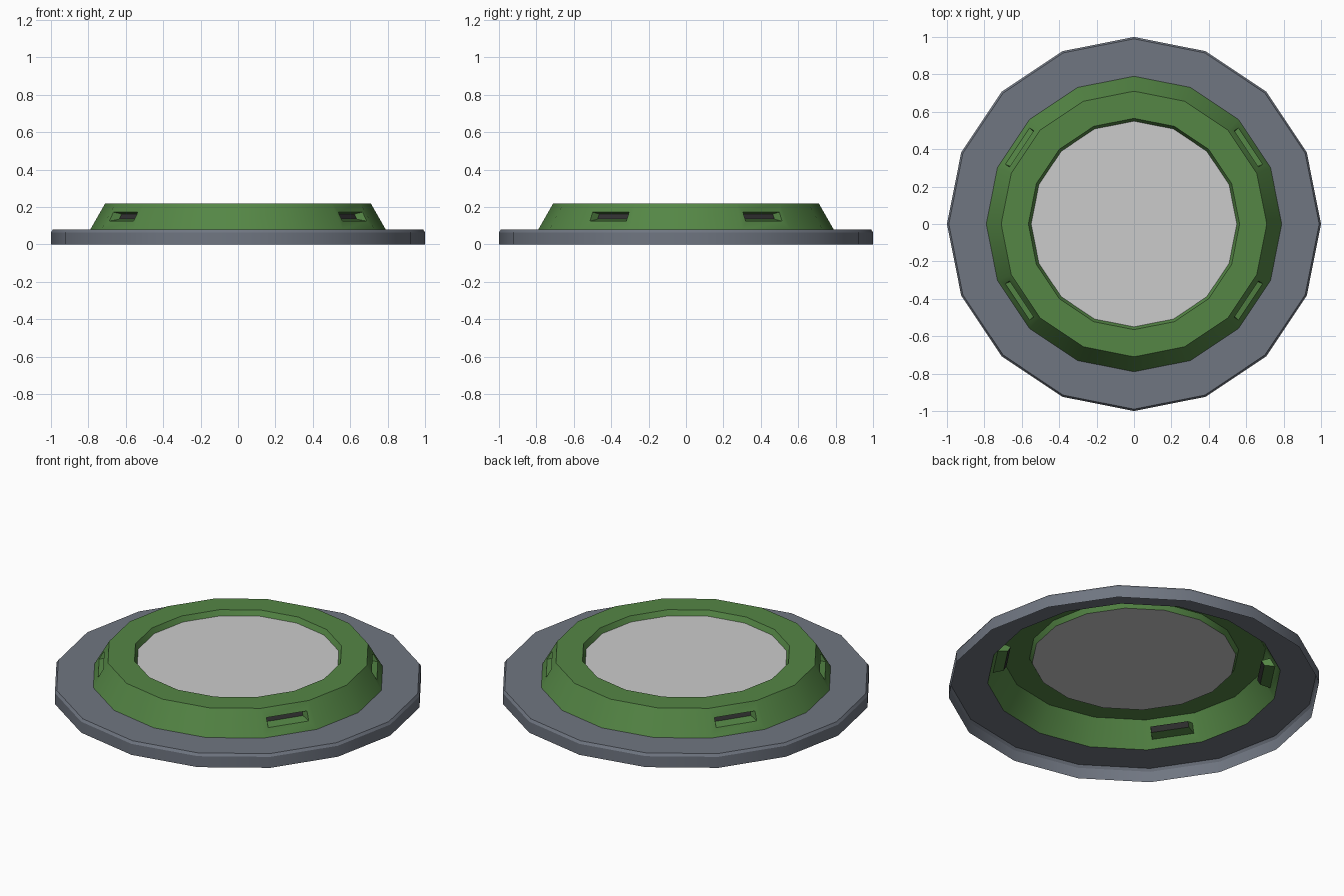
import bpy, bmesh
from math import cos, sin, radians, pi
from mathutils import Vector

if "Cube" in bpy.data.objects:
    bpy.data.objects.remove(bpy.data.objects["Cube"])

N = 16


def material(name, col):
    m = bpy.data.materials.new(name)
    m.diffuse_color = (*col, 1)
    m.use_nodes = True
    m.node_tree.nodes["Principled BSDF"].inputs["Base Color"].default_value = m.diffuse_color
    return m


def lathe(bm, profile):
    """Open N-sided shell from (radius, z) points; returns faces per band."""
    rings = [[bm.verts.new((r * cos(2 * pi * i / N), r * sin(2 * pi * i / N), z))
              for i in range(N)] for r, z in profile]
    return [[bm.faces.new((a[i], a[(i + 1) % N], b[(i + 1) % N], b[i]))
             for i in range(N)] for a, b in zip(rings, rings[1:])]


def finish(bm, name, mats=()):
    me = bpy.data.meshes.new(name)
    bm.to_mesh(me)
    bm.free()
    ob = bpy.data.objects.new(name, me)
    bpy.context.collection.objects.link(ob)
    for m in mats:
        me.materials.append(m)
    bpy.ops.object.select_all(action='DESELECT')
    ob.select_set(True)
    bpy.context.view_layer.objects.active = ob
    bpy.ops.object.shade_smooth_by_angle(angle=radians(30))
    return ob


steel = material("blue_grey", (0.16, 0.18, 0.22))
green = material("green", (0.09, 0.24, 0.06))
dark = material("dark_grey", (0.03, 0.03, 0.03))

# Base flange, open underneath
bm = bmesh.new()
lathe(bm, [(1, 0), (1, 0.065), (0.99, 0.08), (0.79, 0.08)])
finish(bm, "base_flange", [steel])

# Raised collar: sloped wall, flat top, lip down to the plate
bm = bmesh.new()
wall = lathe(bm, [(0.79, 0.08), (0.71, 0.22), (0.565, 0.22), (0.55, 0.19)])[0]

# Four tapered slots with dark back plates, sunk into the sloped wall
for i in (1, 6, 9, 14):
    f = wall[i]
    a = 2 * pi * (i + 0.5) / N
    out, side = Vector((cos(a), sin(a), 0)), Vector((-sin(a), cos(a), 0))
    apothem = lambda z: (0.79 - 0.08 * (z - 0.08) / 0.14) * cos(pi / N)

    def place(half, z0, z1, depth):
        mid = f.calc_center_median()
        for v in f.verts:
            z = z1 if v.co.z > mid.z else z0
            s = half if (v.co - mid).dot(side) > 0 else -half
            new[v] = out * (apothem(z) - depth) + side * s + Vector((0, 0, z))
        for v, co in new.items():
            v.co = co

    new = {}
    bmesh.ops.inset_individual(bm, faces=[f], thickness=0.02)
    place(0.117, 0.125, 0.173, 0)
    bmesh.ops.inset_individual(bm, faces=[f], thickness=0.005)
    new = {}
    place(0.105, 0.135, 0.163, 0.05)
    f.material_index = 1
finish(bm, "slotted_collar", [green, dark])

# Flat centre plate
bm = bmesh.new()
bmesh.ops.create_circle(bm, cap_ends=True, segments=N, radius=0.55)
for v in bm.verts:
    v.co.z = 0.19
finish(bm, "centre_plate")
